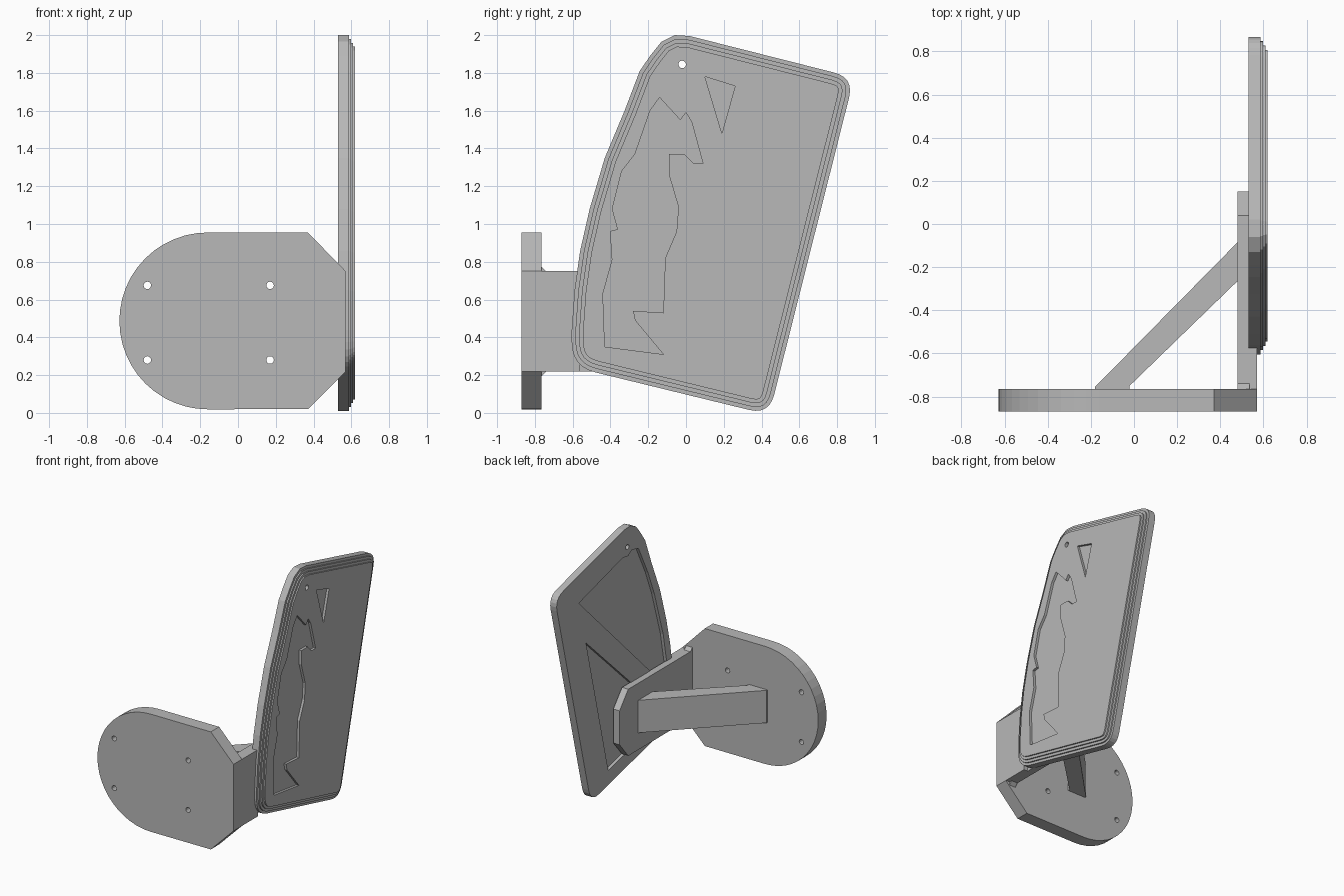
import bpy, bmesh, math
from mathutils import Vector

if "Cube" in bpy.data.objects:
    bpy.data.objects.remove(bpy.data.objects["Cube"])

grey = bpy.data.materials.new("plain_grey")
grey.use_nodes = True
colour = (0.48, 0.48, 0.48, 1)
grey.diffuse_color = colour
grey.node_tree.nodes["Principled BSDF"].inputs["Base Color"].default_value = colour


def loft(name, rings):
    """Skin closed rings of equal length and cap both ends."""
    bm = bmesh.new()
    loops = [[bm.verts.new(p) for p in ring] for ring in rings]
    n = len(loops[0])
    for a, b in zip(loops, loops[1:]):
        for i in range(n):
            j = (i + 1) % n
            bm.faces.new((a[i], a[j], b[j], b[i]))
    bm.faces.new(loops[0][::-1])
    bm.faces.new(loops[-1])
    bmesh.ops.recalc_face_normals(bm, faces=bm.faces)
    mesh = bpy.data.meshes.new(name)
    bm.to_mesh(mesh)
    bm.free()
    mesh.materials.append(grey)
    obj = bpy.data.objects.new(name, mesh)
    bpy.context.collection.objects.link(obj)
    return obj


def place(axis, p, t):
    """Put a flat point p at height t along the given axis."""
    return {"x": (t, p[0], p[1]), "y": (p[0], t, p[1]), "z": (p[0], p[1], t)}[axis]


def prism(name, axis, pts, low, high):
    return loft(name, [[place(axis, p, t) for p in pts] for t in (low, high)])


def circle(u, v, r, n=12):
    return [(u + r * math.cos(math.tau * i / n), v + r * math.sin(math.tau * i / n))
            for i in range(n)]


def cut(obj, cutter):
    cutter.hide_render = True
    mod = obj.modifiers.new("cut", "BOOLEAN")
    mod.operation, mod.solver, mod.object = "DIFFERENCE", "EXACT", cutter
    bpy.context.view_layer.objects.active = obj
    bpy.ops.object.modifier_apply(modifier=mod.name)
    bpy.data.objects.remove(cutter)


def rounded(prev, corner, nxt, r, n=6):
    """Points of a rounded corner."""
    p, c, q = Vector(prev), Vector(corner), Vector(nxt)
    a, b = c + (p - c).normalized() * r, c + (q - c).normalized() * r
    return [tuple(a * (1 - t) ** 2 + c * 2 * t * (1 - t) + b * t * t)
            for t in (i / n for i in range(n + 1))]


def inset(pts, d):
    """Move a clockwise outline inwards by d."""
    out = []
    for i, p in enumerate(pts):
        p = Vector(p)
        e = (p - Vector(pts[i - 1])).normalized()
        f = (Vector(pts[(i + 1) % len(pts)]) - p).normalized()
        n = Vector((e.y + f.y, -e.x - f.x)).normalized()
        out.append(tuple(p + n * d / max(n.dot(Vector((e.y, -e.x))), 0.5)))
    return out


# Mounting plate: half round on one side, chamfered on the other
mid = 0.487
plate_outline = [(0.37, 0.02), (0.57, 0.22), (0.57, 0.75), (0.37, 0.955)]
plate_outline += [(-0.16 + 0.468 * math.cos(a), mid + 0.468 * math.sin(a))
                  for a in (math.pi * (0.5 + i / 24) for i in range(25))]
plate = prism("mounting_plate", "y", plate_outline, -0.87, -0.765)
for x in (-0.48, 0.17):
    for z in (0.28, 0.675):
        cut(plate, prism("screw_hole", "y", circle(x, z, 0.02), -1, -0.6))

# Side arm with flared root and chamfered end
prism("side_arm", "x",
      [(-0.77, 0.19), (-0.74, 0.22), (0.04, 0.22), (0.15, 0.35), (0.15, 0.62),
       (0.04, 0.75), (-0.74, 0.75), (-0.77, 0.78)], 0.48, 0.535)
prism("arm_root", "x", [(-0.8, 0.22), (-0.56, 0.22), (-0.56, 0.75), (-0.8, 0.75)], 0.53, 0.57)

# Diagonal brace
prism("diagonal_brace", "z",
      [(-0.18, -0.77), (-0.18, -0.755), (0.485, -0.08), (0.485, -0.26),
       (-0.02, -0.75), (-0.02, -0.77)], 0.355, 0.614)

# Leaning panel with stepped rim
bow = [(-0.605, 0.44), (-0.59, 0.65), (-0.56, 0.86), (-0.51, 1.08), (-0.43, 1.35),
       (-0.325, 1.6), (-0.245, 1.81), (-0.19, 1.89), (-0.13, 1.965), (-0.06, 2.0),
       (0.02, 1.995)]
top_right, low_right, low_left = (0.89, 1.775), (0.44, -0.01), (-0.605, 0.245)
outline = bow + rounded(bow[-1], top_right, low_right, 0.11)
outline += rounded(top_right, low_right, low_left, 0.11)
outline += rounded(low_right, low_left, bow[0], 0.13)

rings = [(0.53, 0), (0.587, 0)]
for step in range(1, 4):
    x = 0.576 + 0.011 * step
    rings += [(x, 0.02 * step), (x + 0.011, 0.02 * step)]
panel = loft("stepped_panel",
             [[place("x", p, x) for p in inset(outline, d)] for x, d in rings])

# Recesses in the outer face
figure = [(-0.14, 1.67), (-0.03, 1.55), (0, 1.59), (0.03, 1.54), (0.09, 1.32),
          (0.04, 1.32), (-0.01, 1.37), (-0.09, 1.37), (-0.09, 1.26), (-0.04, 1.09),
          (-0.05, 0.96), (-0.11, 0.82), (-0.12, 0.53), (-0.28, 0.54), (-0.27, 0.49),
          (-0.12, 0.31), (-0.43, 0.35), (-0.44, 0.63), (-0.39, 0.81), (-0.4, 0.96),
          (-0.36, 0.97), (-0.39, 1.08), (-0.34, 1.28), (-0.27, 1.37), (-0.19, 1.6)]
wedge = [(0.1, 1.78), (0.26, 1.73), (0.19, 1.48)]
for shape in (figure, wedge):
    cut(panel, prism("recess", "x", shape, 0.6, 0.7))

# Pockets in the inner face, either side of a diagonal rib
upper = [(-0.54, 0.52), (-0.53, 0.66), (-0.47, 0.98), (-0.36, 1.34), (-0.28, 1.54),
         (-0.16, 1.78), (-0.08, 1.8), (-0.03, 1.77), (0.04, 1.78), (0.59, 1.63)]
lower = [(0.5, 1.28), (0.22, 0.16), (-0.42, 0.31), (-0.46, 0.38)]
for shape in (upper, lower):
    cut(panel, prism("pocket", "x", shape, 0.4, 0.555))
cut(panel, prism("hanging_hole", "x", circle(-0.02, 1.845, 0.02), 0.4, 0.8))
